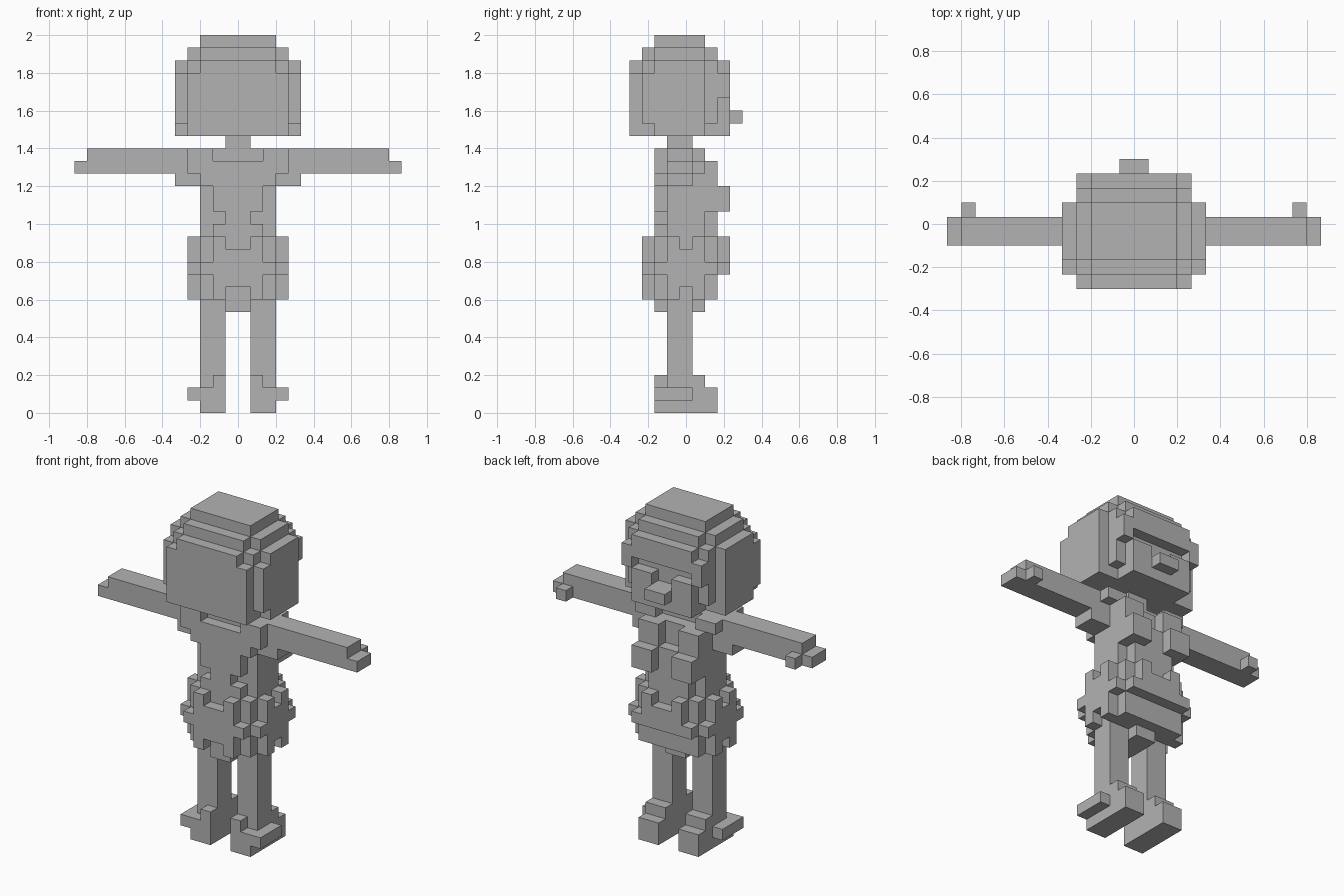
import bpy
import bmesh
from mathutils import Matrix, Vector

UNIT = 1 / 15          # edge of one cube cell
BACK = -0.3            # depth of the rearmost cell plane

default_cube = bpy.data.objects.get("Cube")
if default_cube:
    bpy.data.objects.remove(default_cube, do_unlink=True)

grey = bpy.data.materials.new("plain grey")
grey.use_nodes = True
tone = (0.45, 0.45, 0.45, 1)
grey.diffuse_color = tone
grey.node_tree.nodes["Principled BSDF"].inputs["Base Color"].default_value = tone


class Part:
    """Collects blocks measured in cells and turns them into one object."""

    def __init__(self, name):
        self.name = name
        self.bm = bmesh.new()

    def block(self, across, depth, height):
        low, high = zip(across, depth, height)
        size = Vector(high) - Vector(low)
        centre = (Vector(high) + Vector(low)) * UNIT / 2 + Vector((0, BACK, 0))
        matrix = Matrix.Translation(centre) @ Matrix.Diagonal((*(size * UNIT), 1))
        bmesh.ops.create_cube(self.bm, size=1, matrix=matrix)

    def middle(self, half, depth, height):
        self.block((-half, half), depth, height)

    def pair(self, across, depth, height):
        inner, outer = across
        self.block((inner, outer), depth, height)
        self.block((-outer, -inner), depth, height)

    def finish(self):
        mesh = bpy.data.meshes.new(self.name)
        self.bm.to_mesh(mesh)
        self.bm.free()
        mesh.materials.append(grey)
        obj = bpy.data.objects.new(self.name, mesh)
        bpy.context.collection.objects.link(obj)


# Rounded hair cap in steps, hanging down to the neck
hair = Part("hair")
hair.middle(half=3, depth=(2, 6), height=(22, 30))
hair.middle(half=4, depth=(2, 6), height=(22, 29))
hair.middle(half=3, depth=(1, 7), height=(23, 29))
hair.middle(half=4, depth=(1, 7), height=(23, 28))
hair.middle(half=4, depth=(0, 2), height=(22, 27))
hair.middle(half=3, depth=(0, 2), height=(22, 28))
hair.pair(across=(4, 5), depth=(1, 6), height=(23, 27))
hair.pair(across=(4, 5), depth=(2, 6), height=(22, 28))
# Fringe with longer ends
hair.middle(half=3, depth=(7, 8), height=(26, 28))
hair.pair(across=(3, 4), depth=(7, 8), height=(25, 27))
hair.finish()

# Face: chin, eyes and nose
face = Part("face")
face.middle(half=3, depth=(6, 8), height=(22, 23))
face.pair(across=(1, 3), depth=(7, 8), height=(23, 25))
face.middle(half=1, depth=(7, 9), height=(23, 24))
face.finish()

neck = Part("neck")
neck.middle(half=1, depth=(3, 5), height=(21, 22))
neck.finish()

# Arms with stub fingers and thumbs
arms = Part("arms")
arms.pair(across=(3, 12), depth=(3, 5), height=(19, 21))
arms.pair(across=(12, 13), depth=(3, 5), height=(19, 20))
arms.pair(across=(11, 12), depth=(5, 6), height=(19, 20))
arms.pair(across=(3, 5), depth=(3, 5), height=(18, 19))
arms.finish()

# Torso: core, shoulder blades, chest and waist
torso = Part("torso")
torso.middle(half=3, depth=(3, 6), height=(14, 20))
torso.middle(half=4, depth=(3, 5), height=(19, 21))
torso.pair(across=(2, 4), depth=(2, 6), height=(20, 21))
torso.middle(half=4, depth=(2, 3), height=(19, 20))
torso.middle(half=3, depth=(2, 3), height=(18, 19))
torso.middle(half=2, depth=(2, 3), height=(16, 18))
torso.middle(half=1, depth=(2, 3), height=(15, 16))
torso.middle(half=2, depth=(2, 3), height=(14, 15))
torso.pair(across=(1, 3), depth=(6, 7), height=(18, 20))
torso.pair(across=(1, 3), depth=(6, 8), height=(16, 18))
torso.middle(half=1, depth=(6, 7), height=(16, 18))
torso.middle(half=2, depth=(6, 7), height=(14, 16))
torso.finish()

# Ruffled skirt: a core with a notched diamond on each side
skirt = Part("skirt")
skirt.middle(half=3, depth=(2, 7), height=(9, 14))
for depth, lowest in (((1, 2), 9), ((7, 8), 11)):
    for step in range(lowest, 14):
        row = (step, step + 1)
        offset = abs(step - 11)
        if offset == 2:
            skirt.pair(across=(1, 2), depth=depth, height=row)
        else:
            skirt.middle(half=3 - offset, depth=depth, height=row)
for step in range(9, 14):
    row = (step, step + 1)
    offset = abs(step - 11)
    if offset == 2:
        for start in (3, 5):
            skirt.pair(across=(3, 4), depth=(start, start + 1), height=row)
    else:
        skirt.pair(across=(3, 4), depth=(2 + offset, 7 - offset), height=row)
skirt.middle(half=1, depth=(2, 6), height=(8, 9))
skirt.finish()

# Legs
legs = Part("legs")
legs.pair(across=(1, 3), depth=(3, 5), height=(2, 9))
legs.finish()

# Shoes with raised heel and side bumps
shoes = Part("shoes")
shoes.pair(across=(1, 3), depth=(2, 7), height=(0, 2))
shoes.pair(across=(1, 3), depth=(3, 6), height=(2, 3))
shoes.pair(across=(1, 2), depth=(2, 3), height=(2, 3))
shoes.pair(across=(3, 4), depth=(2, 5), height=(1, 2))
shoes.finish()
